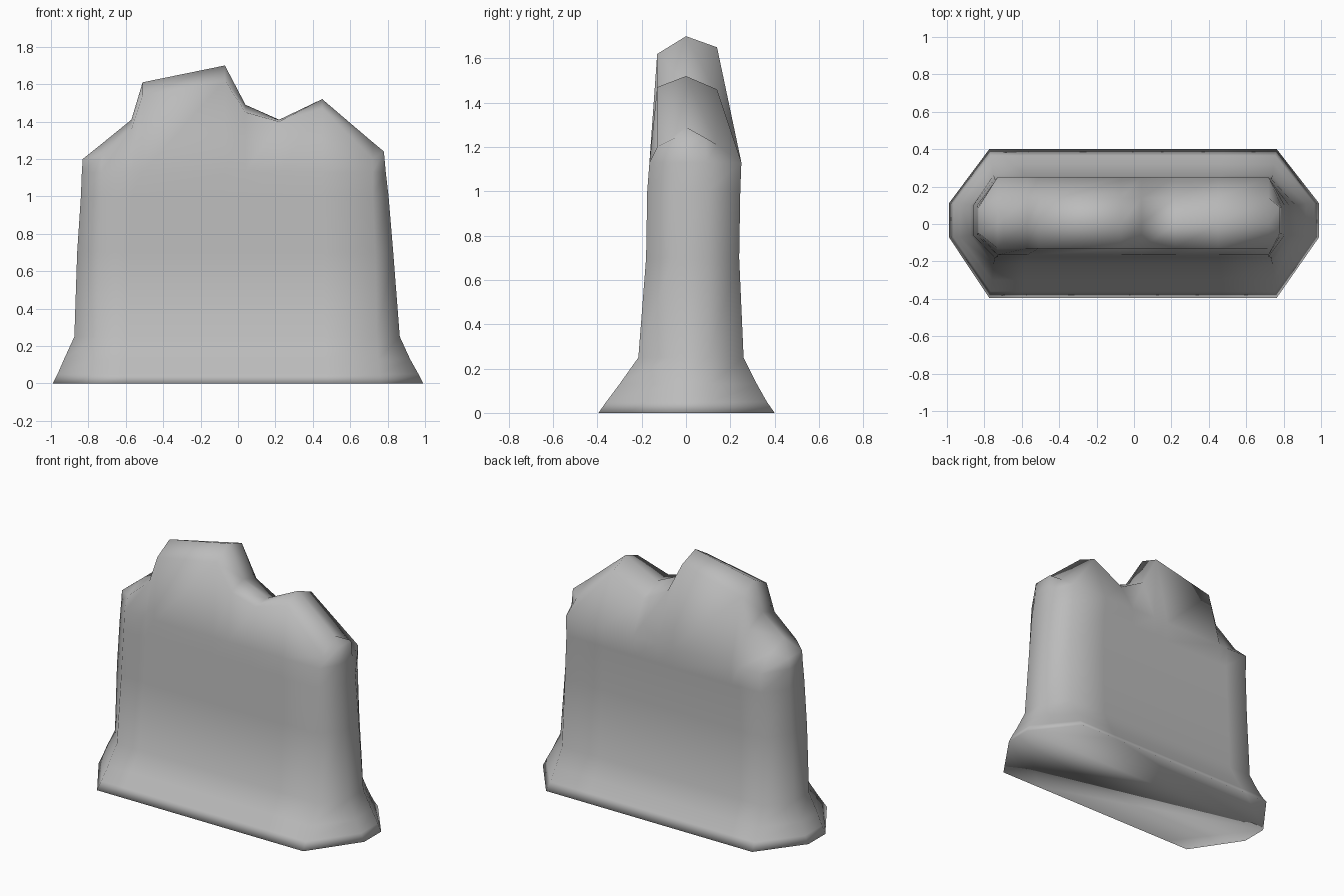
import bpy, bmesh

cube = bpy.data.objects.get("Cube")
if cube:
    bpy.data.objects.remove(cube, do_unlink=True)

stone = bpy.data.materials.new("grey stone")
stone.use_nodes = True
grey = (0.5, 0.5, 0.5, 1)
stone.diffuse_color = grey
bsdf = next(n for n in stone.node_tree.nodes if n.type == "BSDF_PRINCIPLED")
bsdf.inputs["Base Color"].default_value = grey

# Broken skyline: x, ridge height, drop to the front edge, drop to the back edge
skyline = [(-.73, 1.28, .06, .05), (-.57, 1.41, .05, .06), (-.51, 1.61, .07, .06),
           (-.07, 1.70, .08, .05), (.04, 1.49, .04, .05), (.22, 1.41, .01, .07),
           (.45, 1.52, .05, .06), (.72, 1.29, .09, .08)]

# Horizontal sections: z, front y, back y, left end x, right end x, corner scale, end half depth
sections = [(0, -.395, .4, -.99, .99, 1.06, .09),
            (.05, -.36, .365, -.965, .965, 1.05, .09),
            (.13, -.30, .32, -.93, .92, 1.04, .09),
            (.25, -.215, .26, -.875, .865, 1.03, .08),
            (.70, -.18, .24, -.86, .83, 1.02, .08),
            (1.0, -.175, .245, -.84, .805, 1, .08),
            (1.13, -.165, .25, -.835, .79, 1, .07)]

bm = bmesh.new()


def add_ring(front, right, back, left):
    """Counter-clockwise loop: front, right end, back, left end."""
    return [bm.verts.new(p) for p in front + right + back[::-1] + left[::-1]]


def ends(x, z, depth, mid=.02):
    return [(x, mid - depth, z), (x, mid + depth, z)]


# Flared foot and wall body
rings = []
for z, yf, yb, xl, xr, scale, depth in sections:
    front = [(s[0] * scale, yf, z) for s in skyline]
    back = [(s[0] * scale, yb, z) for s in skyline]
    rings.append(add_ring(front, ends(xr, z, depth), back, ends(xl, z, depth)))

# Jagged upper edge
rings.append(add_ring([(x, -.13, z - df) for x, z, df, db in skyline],
                      ends(.78, 1.24, .07),
                      [(x, .14, z - db) for x, z, df, db in skyline],
                      ends(-.83, 1.2, .07)))

bm.faces.new(rings[0][::-1])
n = len(rings[0])
for low, high in zip(rings, rings[1:]):
    for i in range(n):
        j = (i + 1) % n
        bm.faces.new((low[i], low[j], high[j], high[i]))

# Crest joining the front and back edges
ridge = [bm.verts.new((x, 0, z)) for x, z, df, db in skyline]
top, m = rings[-1], len(skyline)
back_start = m + 2
back = top[back_start:back_start + m][::-1]
for i in range(m - 1):
    bm.faces.new((top[i], top[i + 1], ridge[i + 1], ridge[i]))
    bm.faces.new((ridge[i], ridge[i + 1], back[i + 1], back[i]))
for start, tip in ((m - 1, ridge[-1]), (n - 3, ridge[0])):
    for i in range(start, start + 3):
        bm.faces.new((top[i], top[(i + 1) % n], tip))

bmesh.ops.recalc_face_normals(bm, faces=bm.faces)
for face in bm.faces:
    face.smooth = True

mesh = bpy.data.meshes.new("broken_wall")
bm.to_mesh(mesh)
bm.free()
mesh.materials.append(stone)
wall = bpy.data.objects.new("broken_wall", mesh)
bpy.context.collection.objects.link(wall)
